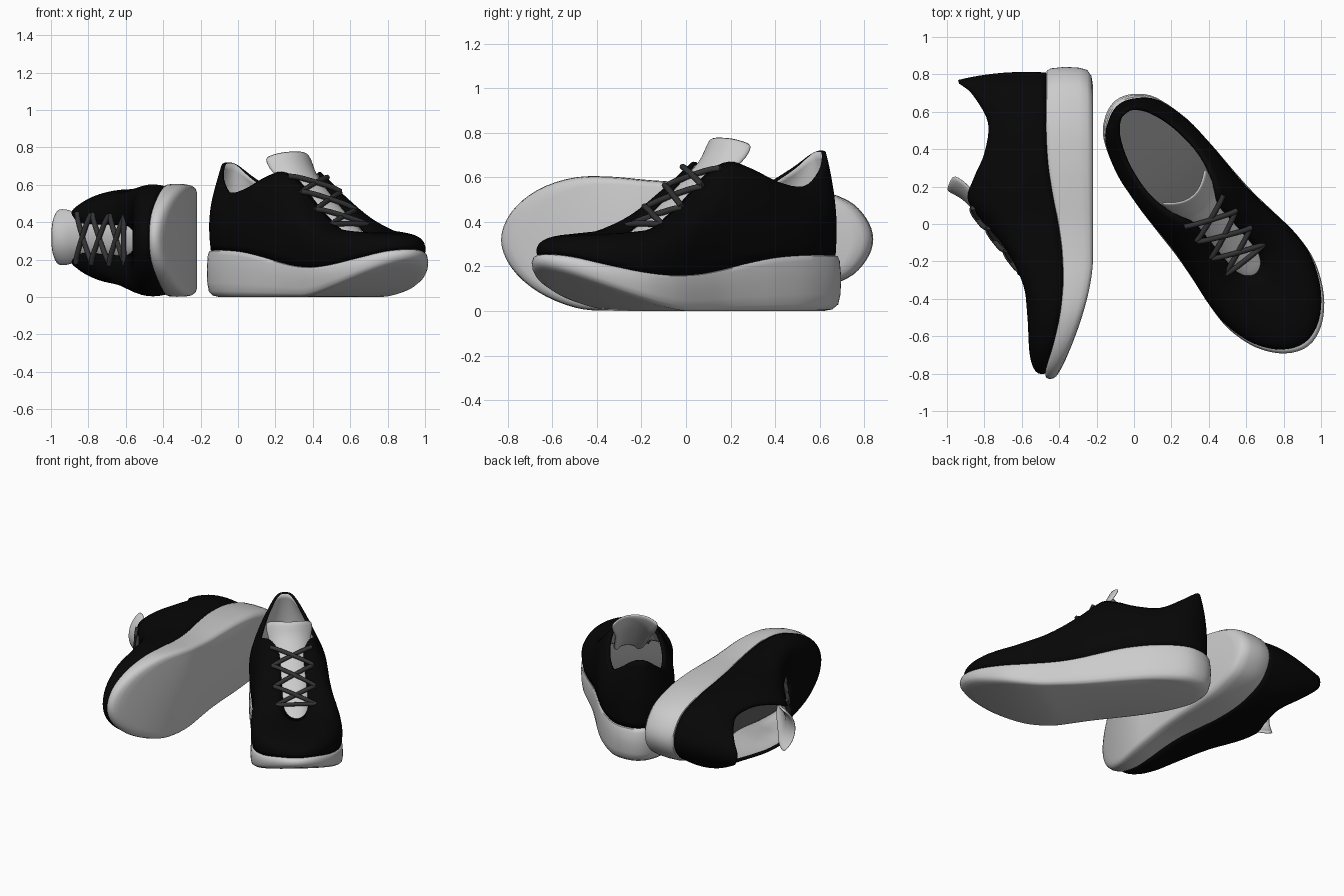
import bpy, bmesh, math
from mathutils import Matrix, Vector

if "Cube" in bpy.data.objects:
    bpy.data.objects.remove(bpy.data.objects["Cube"])


def mat(name, v):
    m = bpy.data.materials.new(name)
    m.diffuse_color = (v, v, v, 1)
    m.use_nodes = True
    m.node_tree.nodes["Principled BSDF"].inputs["Base Color"].default_value = m.diffuse_color
    return m


BLACK, DARK, GREY = mat("black_knit", 0.002), mat("lace_grey", 0.035), mat("lining_grey", 0.75)
INSOLE = mat("insole_grey", 0.12)

# Half outline from heel to toe: rim (x, y, z), bulge control, top edge (collar, then lace slot)
COLS = [
    (0, .81, .25, 0, .825, .50, 0, .77, .72),
    (.09, .78, .25, .10, .79, .50, .055, .755, .705),
    (.17, .695, .25, .205, .71, .47, .115, .68, .635),
    (.225, .52, .25, .27, .53, .42, .165, .54, .56),
    (.245, .33, .24, .28, .33, .45, .185, .38, .58),
    (.25, .16, .215, .28, .17, .50, .17, .25, .635),
    (.255, 0, .185, .285, .03, .50, .13, .14, .67),
    (.27, -.15, .165, .31, -.12, .45, .082, .05, .62),
    (.288, -.32, .16, .34, -.25, .40, .08, -.10, .49),
    (.28, -.48, .175, .34, -.46, .37, .08, -.25, .385),
    (.22, -.64, .21, .265, -.67, .38, .062, -.31, .35),
    (.12, -.755, .245, .145, -.795, .38, .033, -.34, .335),
    (0, -.80, .255, 0, -.84, .38, 0, -.35, .33),
]
SUB = 4


def smooth_loop(pts):
    """Closed Catmull-Rom through tuples of any length."""
    out, n = [], len(pts)
    for i in range(n):
        a, b, c, d = (pts[(i + k) % n] for k in (-1, 0, 1, 2))
        for s in range(SUB):
            t = s / SUB
            out.append([.5 * (2*q + (r-p)*t + (2*p-5*q+4*r-w)*t*t + (3*q-p-3*r+w)*t**3)
                        for p, q, r, w in zip(a, b, c, d)])
    return out


mirrored = [tuple(-v if k % 3 == 0 else v for k, v in enumerate(c)) for c in COLS[-2:0:-1]]
LOOP = smooth_loop(COLS + mirrored)


def bend(p, side):
    # slight outward swing of the forefoot
    return Vector((p[0] + side * .02 * math.exp(-((p[1] + .3) / .35) ** 2), p[1], p[2]))


def make(name, rings, place, side, closed=True, caps=False, mats=(), angle=50):
    bm = bmesh.new()
    vs = [[bm.verts.new(bend(p, side)) for p in r] for r in rings]
    n = len(vs[0])
    for lo, hi in zip(vs, vs[1:]):
        for i in range(n if closed else n - 1):
            k = (i + 1) % n
            bm.faces.new((lo[i], hi[i], hi[k], lo[k]))
    if caps:
        # span each end ring straight across
        for r in (vs[0], vs[-1]):
            for i in range(n // 2):
                q = [r[i], r[i + 1], r[n - i - 1], r[(n - i) % n]]
                bm.faces.new(list(dict.fromkeys(q)))
        bmesh.ops.recalc_face_normals(bm, faces=bm.faces)
    me = bpy.data.meshes.new(name)
    bm.to_mesh(me)
    bm.free()
    ob = bpy.data.objects.new(name, me)
    bpy.context.collection.objects.link(ob)
    for m in mats:
        me.materials.append(m)
    ob.matrix_world = place
    bpy.ops.object.select_all(action='DESELECT')
    ob.select_set(True)
    bpy.context.view_layer.objects.active = ob
    bpy.ops.object.shade_smooth_by_angle(angle=math.radians(angle))
    return ob


def solidify(ob, thick, offset, inner=0):
    m = ob.modifiers.new("thickness", 'SOLIDIFY')
    m.thickness, m.offset, m.material_offset = thick, offset, inner


def sole_bottom(y):
    return .2 * (max(0, -.2 - y) / .64) ** 1.6


def build_shoe(tag, place, side):
    # upper: shell from the sole rim to the collar and lace slot, grey inside
    rows = []
    for j in range(13):
        t = j / 12
        rows.append([[(1-t)**2 * c[k] + 2*t*(1-t) * c[k+3] + t*t * c[k+6] for k in range(3)]
                     for c in LOOP])
    upper = make(tag + "_upper", rows, place, side, mats=(BLACK, GREY))
    solidify(upper, .02, -1, 1)

    # sole: rounded midsole wall with a toe spring
    rings = []
    for s, f in ((.92, .97), (.99, 1), (1.015, .985), (1.03, .9), (1.04, .6),
                 (1.035, .3), (1.02, .12), (.98, .03), (.92, 0)):
        ring = []
        for c in LOOP:
            x, y = c[0] * (s + .003), c[1] * (s - .003)
            b = sole_bottom(y)
            ring.append((x, y, b + (c[2] - b) * f))
        rings.append(ring)
    make(tag + "_sole", rings, place, side, caps=True)

    # insole: thin dark footbed
    beds = [[(c[0] * .92, c[1] * .94, c[2] + dz) for c in LOOP] for dz in (.005, -.015)]
    make(tag + "_insole", beds, place, side, caps=True, mats=(INSOLE,))

    # tongue: curved strip under the slot, flaring above the collar (y, z, half width, wrap)
    path = [(-.38, .30, .07, .01), (-.25, .375, .10, .015), (-.10, .48, .105, .02),
            (.05, .607, .115, .03), (.13, .675, .13, .05), (.16, .725, .15, .07),
            (.185, .78, .15, .08)]
    strips = []
    for y, z, w, k in path:
        us = [u / 6 for u in range(-6, 7)]
        strips.append([(w * u, y + k * u * u, z - .035 * abs(u) ** 3) for u in us])
    tongue = make(tag + "_tongue", strips, place, side, closed=False, mats=(GREY,), angle=60)
    solidify(tongue, .02, 0)
    sub = tongue.modifiers.new("smooth", 'SUBSURF')
    sub.levels = sub.render_levels = 1

    # laces: three crosses over the slot and one straight bar at the bottom
    cu = bpy.data.curves.new(tag + "_laces", 'CURVE')
    cu.dimensions, cu.bevel_depth, cu.bevel_resolution = '3D', .014, 2
    cu.use_fill_caps = True
    eyelets = [.085, -.02, -.14, -.25]
    runs = [(a, b, s) for a, b in zip(eyelets, eyelets[1:]) for s in (-1, 1)]
    runs.append((eyelets[-1], eyelets[-1], 1))
    for a, b, s in runs:
        sp = cu.splines.new('POLY')
        sp.points.add(8)
        for i, p in enumerate(sp.points):
            u = i / 4 - 1
            y = a + (b - a) * i / 8
            lift = .014 - .012 * u ** 4 + s * .004
            q = bend((.135 * u * s, y - .6 * lift, .575 + .79 * y + .8 * lift), side)
            p.co = (*q, 1)
        sp.use_smooth = True
    cu.materials.append(DARK)
    laces = bpy.data.objects.new(tag + "_laces", cu)
    bpy.context.collection.objects.link(laces)
    laces.matrix_world = place


# one shoe standing, turned outward; its mate lying on its side
build_shoe("standing_shoe", Matrix.Translation((.42, 0, 0)) @ Matrix.Rotation(math.radians(38), 4, 'Z'), 1)
build_shoe("lying_shoe", Matrix.Translation((-.22, 0, .322)) @ Matrix.Rotation(math.radians(-90), 4, 'Y'), -1)
